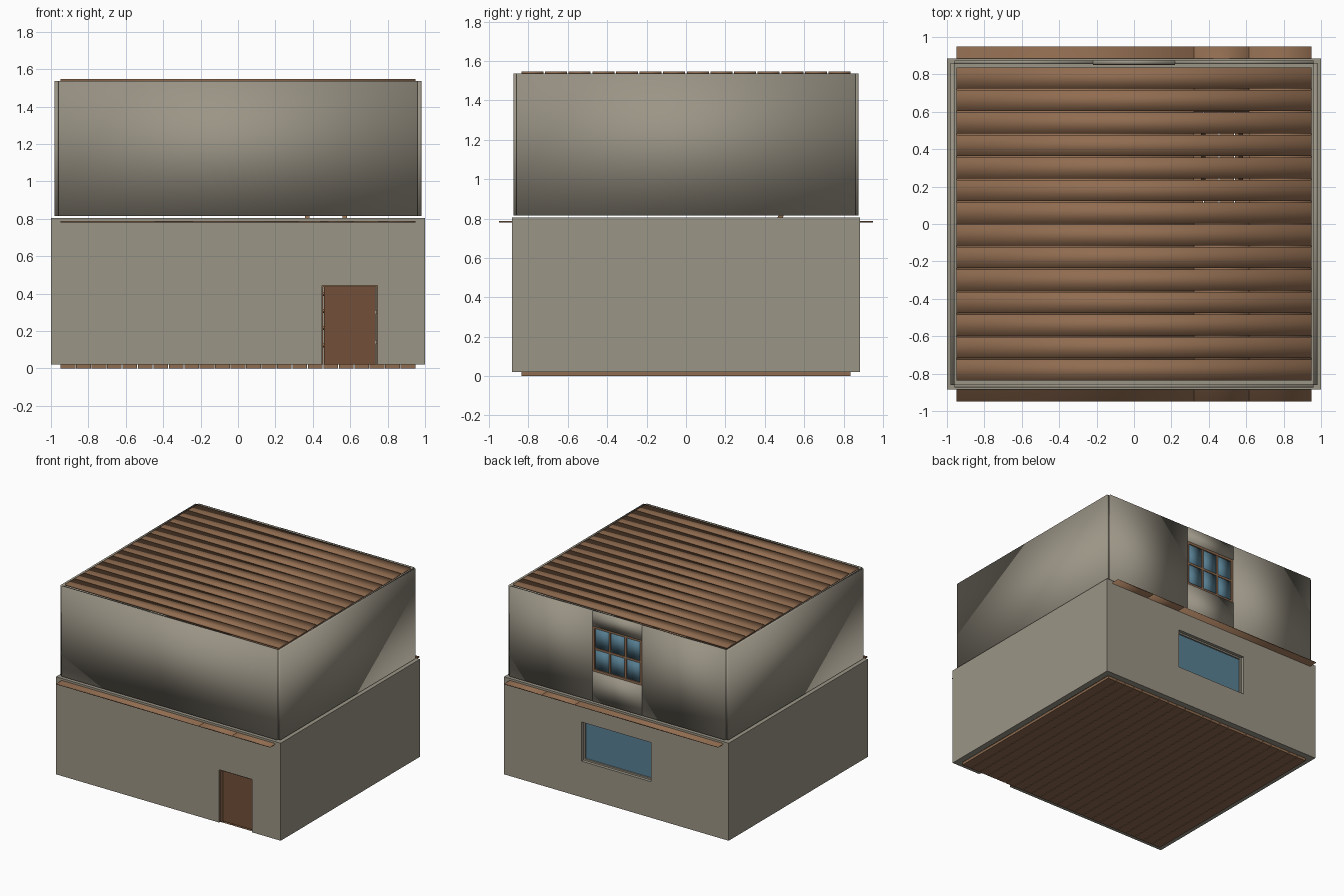
import bpy, bmesh, math
from mathutils import Vector

if "Cube" in bpy.data.objects:
    bpy.data.objects.remove(bpy.data.objects["Cube"])


def material(name, rgb):
    m = bpy.data.materials.new(name)
    m.diffuse_color = (*rgb, 1)
    m.use_nodes = True
    m.node_tree.nodes["Principled BSDF"].inputs["Base Color"].default_value = m.diffuse_color
    return m


STONE = material("stone", (0.33, 0.30, 0.24))
WOOD = material("wood", (0.28, 0.15, 0.08))
DARK = material("door_wood", (0.17, 0.08, 0.04))
GLASS = material("glass", (0.10, 0.22, 0.30))


def make(name, boxes, mat, smooth=False):
    """One object from boxes given as (x0, x1, y0, y1, z0, z1)."""
    bm = bmesh.new()
    for x0, x1, y0, y1, z0, z1 in boxes:
        for v in bmesh.ops.create_cube(bm, size=1)["verts"]:
            v.co = Vector(((x0 + x1) / 2 + v.co.x * (x1 - x0),
                           (y0 + y1) / 2 + v.co.y * (y1 - y0),
                           (z0 + z1) / 2 + v.co.z * (z1 - z0)))
    for f in bm.faces:
        f.smooth = smooth
    me = bpy.data.meshes.new(name)
    bm.to_mesh(me)
    bm.free()
    me.materials.append(mat)
    ob = bpy.data.objects.new(name, me)
    bpy.context.collection.objects.link(ob)
    return ob


def cut(target, box):
    """Boolean a box-shaped opening out of a wall."""
    cutter = make("opening_cutter", [box], STONE)
    cutter.hide_render = True
    cutter.hide_set(True)
    mod = target.modifiers.new("opening", "BOOLEAN")
    mod.object = cutter
    mod.solver = "EXACT"


def frame(x0, x1, y0, y1, z0, z1, t):
    """Four bars around a rectangular opening."""
    return [(x0, x0 + t, y0, y1, z0, z1), (x1 - t, x1, y0, y1, z0, z1),
            (x0 + t, x1 - t, y0, y1, z0, z0 + t), (x0 + t, x1 - t, y0, y1, z1 - t, z1)]


# Ground floor planks, running front to back
n, pitch = 23, 1.9 / 23
make("ground_floor_planks",
     [(-0.95 + i * pitch + 0.002, -0.95 + (i + 1) * pitch - 0.002, -0.835, 0.835, 0, 0.02)
      for i in range(n)], WOOD)

# Lower storey walls with door and window openings
walls = make("lower_walls", [(-1, 1, -0.885, 0.885, 0.02, 0.805)], STONE)
cut(walls, (-0.95, 0.95, -0.835, 0.835, -0.1, 1))
cut(walls, (0.45, 0.745, -1, -0.8, -0.1, 0.445))
cut(walls, (-0.31, 0.31, 0.8, 1, 0.31, 0.625))

# Door, its frame and hinges
make("door_frame", [(0.45, 0.455, -0.875, -0.835, 0.02, 0.445),
                    (0.74, 0.745, -0.875, -0.835, 0.02, 0.445),
                    (0.455, 0.74, -0.875, -0.835, 0.437, 0.445)], WOOD)
make("door", [(0.46, 0.735, -0.85, -0.835, 0.02, 0.435)], DARK)
make("door_hinges", [(0.732, 0.742, -0.856, -0.846, z, z + 0.02) for z in (0.13, 0.29)], STONE)

# Lower window
make("lower_window_frame", frame(-0.31, 0.31, 0.835, 0.86, 0.31, 0.625, 0.012), STONE)
make("lower_window_glass", [(-0.3, 0.3, 0.84, 0.848, 0.32, 0.615)], GLASS)

# Middle floor boards, with a hatch, passing through front and back walls
for name, b in (("left", (-0.95, 0.32, -0.95, 0.95)), ("right", (0.615, 0.95, -0.95, 0.95)),
                ("front", (0.32, 0.615, -0.95, 0.1)), ("back", (0.32, 0.615, 0.6, 0.95))):
    make("middle_floor_" + name, [(*b, 0.781, 0.789)], WOOD, True)

# Ladder up to the hatch
length, run, rise = math.hypot(0.36, 0.83), 0.36, 0.83
ladder = make("ladder", [(x - 0.012, x + 0.012, -0.012, 0.012, 0, length) for x in (0.37, 0.57)]
              + [(0.37, 0.57, -0.01, 0.01, z, z + 0.015)
                 for z in (0.1 + 0.1 * i for i in range(8))], WOOD)
ladder.location = (0, 0.14, 0.025)
ladder.rotation_euler.x = -math.atan2(run, rise)

# Upper storey wall panels
Z0, Z1 = 0.815, 1.537
make("upper_front_wall", [(-0.96, 0.96, -0.875, -0.855, Z0, Z1)], STONE, True)
for s, side in ((-1, "left"), (1, "right")):
    make(f"upper_{side}_wall",
         [(min(s * 0.96, s * 0.98), max(s * 0.96, s * 0.98), -0.86, 0.86, Z0, Z1)], STONE, True)
    make(f"upper_back_wall_{side}",
         [(min(s * 0.96, s * 0.22), max(s * 0.96, s * 0.22), 0.855, 0.875, Z0, Z1)], STONE, True)
make("upper_window_header", [(-0.22, 0.22, 0.853, 0.877, 1.42, Z1)], STONE, True)
make("upper_window_base", [(-0.22, 0.22, 0.853, 0.877, Z0, 1.055)], STONE, True)

# Upper window: frame, bars and six panes
WZ0, WZ1 = 1.055, 1.42
bars = frame(-0.22, 0.22, 0.85, 0.872, WZ0, WZ1, 0.018)
bars += [(x - 0.008, x + 0.008, 0.852, 0.87, WZ0 + 0.018, WZ1 - 0.018) for x in (-0.07, 0.07)]
bars += [(-0.202, 0.202, 0.852, 0.869, 1.23, 1.246)]
make("upper_window_frame", bars, WOOD)
make("upper_window_panes",
     [(x - 0.066, x + 0.066, 0.858, 0.864, z - 0.085, z + 0.085)
      for x in (-0.14, 0, 0.14) for z in (1.15, 1.325)], GLASS, True)

# Roof planks, running side to side
for i in range(14):
    y = -0.78 + i * 0.12
    make(f"roof_plank_{i + 1}", [(-0.95, 0.95, y - 0.056, y + 0.056, 1.533, 1.547)], WOOD, True)
